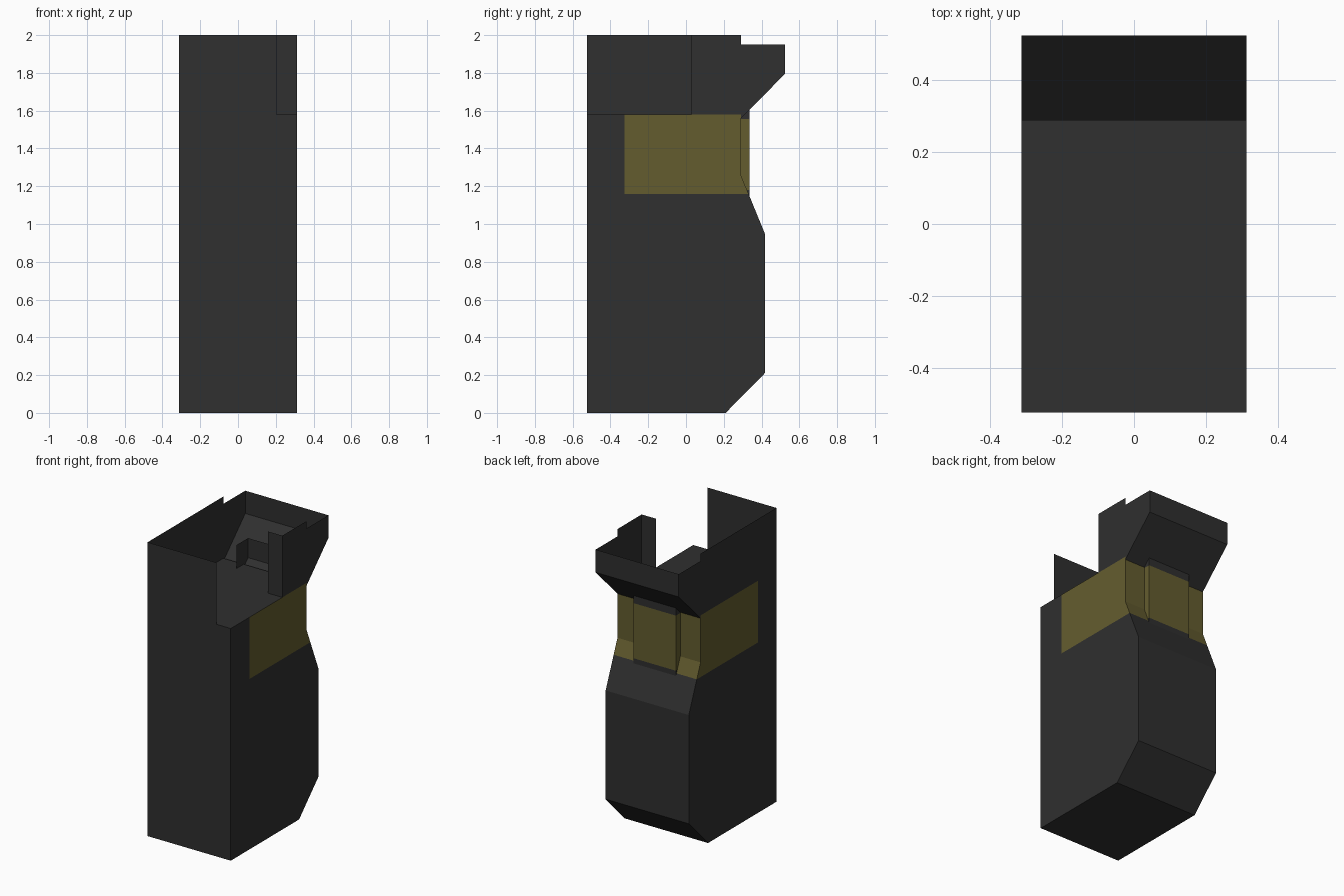
import bpy
import bmesh

cube = bpy.data.objects.get("Cube")
if cube:
    bpy.data.objects.remove(cube, do_unlink=True)

W, FRONT, BACK = 0.313, -0.525, 0.525   # half width, front and back
FLOOR, TOP = 1.58, 2.0
CUT_X, CUT_Y = 0.205, 0.03              # open corner of the hopper
BOX_W, BOX_Y = 0.16, 0.337              # bracket on the neck
NECK = 0.29


def material(name, rgb):
    m = bpy.data.materials.new(name)
    m.use_nodes = True
    m.diffuse_color = (*rgb, 1)
    m.node_tree.nodes["Principled BSDF"].inputs["Base Color"].default_value = (*rgb, 1)
    return m


MATS = [material("dark grey", (0.029, 0.029, 0.029)),
        material("olive yellow", (0.127, 0.108, 0.028))]


def finish(name, bm):
    mesh = bpy.data.meshes.new(name)
    bm.to_mesh(mesh)
    bm.free()
    for m in MATS:
        mesh.materials.append(m)
    obj = bpy.data.objects.new(name, mesh)
    bpy.context.collection.objects.link(obj)
    return obj


def add_face(bm, points):
    return bm.faces.new([bm.verts.new(p) for p in points])


def side_face(bm, x, profile):
    """Flat panel in the plane x, from (y, z) points, facing outwards."""
    pts = [(x, y, z) for y, z in profile]
    f = add_face(bm, pts)
    f.normal_update()
    if f.normal.x * x < 0:
        f.normal_flip()


def cut(bm, co, no):
    bmesh.ops.bisect_plane(bm, geom=bm.verts[:] + bm.edges[:] + bm.faces[:],
                           plane_co=co, plane_no=no)


# Body: extruded side profile, with a painted band around the neck
profile = [(FRONT, 0), (0.21, 0), (0.417, 0.21), (0.417, 0.95),
           (NECK, 1.26), (NECK, FLOOR), (FRONT, FLOOR)]
bm = bmesh.new()
base = add_face(bm, [(-W, y, z) for y, z in profile])
ext = bmesh.ops.extrude_face_region(bm, geom=[base])
bmesh.ops.translate(bm, vec=(2 * W, 0, 0),
                    verts=[g for g in ext["geom"] if isinstance(g, bmesh.types.BMVert)])
bmesh.ops.recalc_face_normals(bm, faces=bm.faces[:])
BAND_Y, BAND_Z = -0.325, 1.16
cut(bm, (0, BAND_Y, 0), (0, 1, 0))
cut(bm, (0, 0, BAND_Z), (0, 0, 1))
for f in bm.faces:
    c = f.calc_center_median()
    if c.z > BAND_Z and c.y > BAND_Y and f.normal.z < 0.9:
        f.material_index = 1
finish("body", bm)

# Hopper: thin open walls, with one front corner missing
LIP, FLARE = (BACK, 1.95), (BACK, 1.795)
NECK_TOP = (NECK, 1.56)
rear = [(NECK, TOP), (NECK, LIP[1]), LIP, FLARE, NECK_TOP, (NECK, FLOOR)]
bm = bmesh.new()
side_face(bm, -W, [(FRONT, FLOOR), (FRONT, TOP)] + rear)
side_face(bm, W, [(CUT_Y, FLOOR), (CUT_Y, TOP)] + rear)
add_face(bm, [(-W, FRONT, FLOOR), (CUT_X, FRONT, FLOOR),
              (CUT_X, FRONT, TOP), (-W, FRONT, TOP)])
add_face(bm, [(CUT_X, CUT_Y, FLOOR), (W, CUT_Y, FLOOR),
              (W, CUT_Y, TOP), (CUT_X, CUT_Y, TOP)])
for low, high in ((NECK_TOP, FLARE), (FLARE, LIP)):
    add_face(bm, [(W, *low), (-W, *low), (-W, *high), (W, *high)])
bmesh.ops.remove_doubles(bm, verts=bm.verts[:], dist=0.0001)
finish("hopper_walls", bm)

# Bracket: three-sided sheet projecting from the neck and up into the hopper
BOTTOM, HEIGHT = 1.145, 1.74
bm = bmesh.new()
for x in (-BOX_W, BOX_W):
    side_face(bm, x, [(BOX_Y, BOTTOM), (BOX_Y, HEIGHT), (0.215, HEIGHT),
                      (0.215, FLOOR), (NECK, FLOOR), (NECK, 1.26)])
add_face(bm, [(BOX_W, BOX_Y, BOTTOM), (-BOX_W, BOX_Y, BOTTOM),
              (-BOX_W, BOX_Y, HEIGHT), (BOX_W, BOX_Y, HEIGHT)])
bmesh.ops.remove_doubles(bm, verts=bm.verts[:], dist=0.0001)
PAINT = (1.18, 1.555)
for z in PAINT:
    cut(bm, (0, 0, z), (0, 0, 1))
for f in bm.faces:
    if PAINT[0] < f.calc_center_median().z < PAINT[1]:
        f.material_index = 1
finish("neck_bracket", bm)
